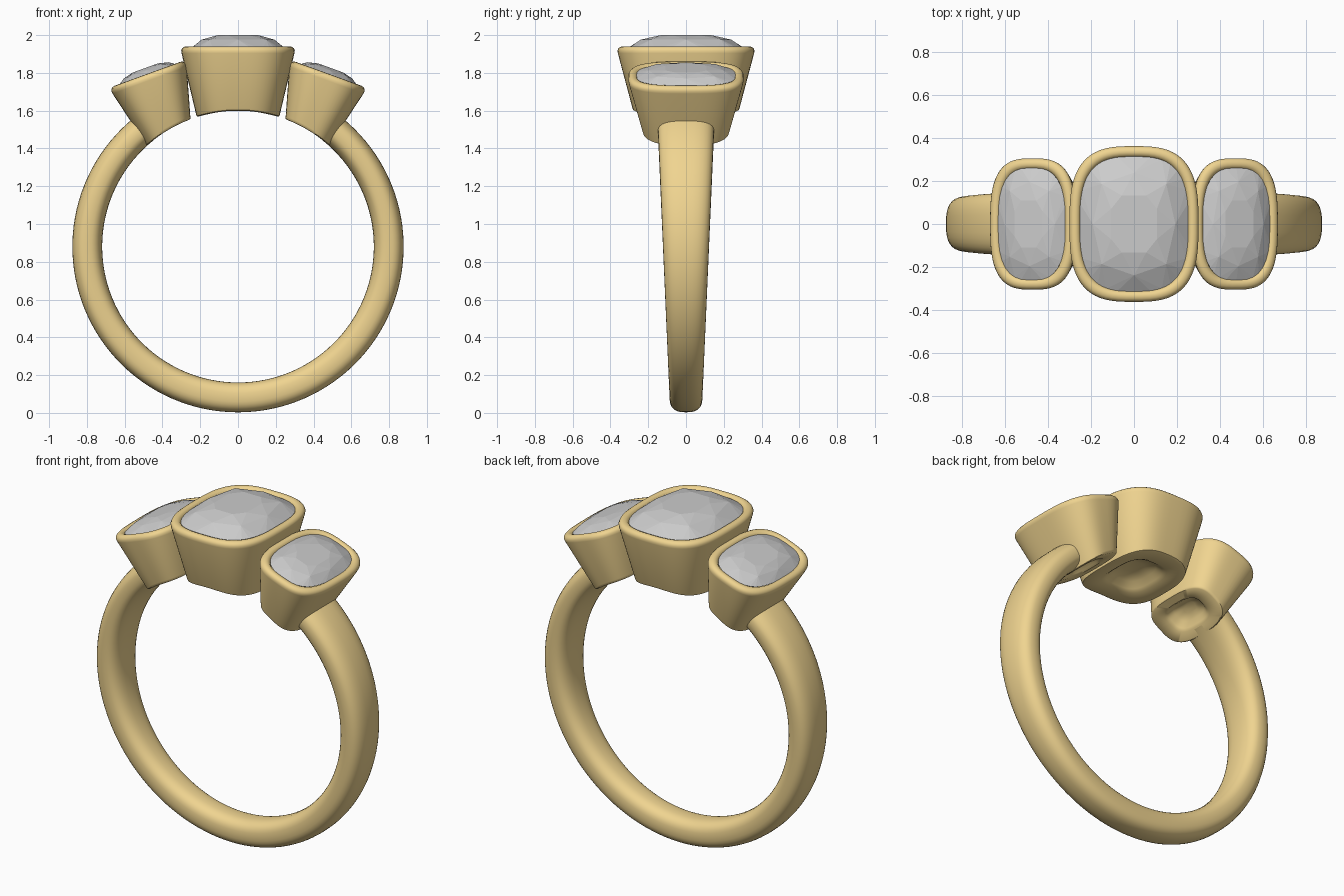
import bpy, bmesh, math
from mathutils import Vector, Matrix

if "Cube" in bpy.data.objects:
    bpy.data.objects.remove(bpy.data.objects["Cube"])

CZ, R_IN = 0.88, 0.72           # finger hole centre height and radius
N = 72                          # segments around each setting

gold = bpy.data.materials.new("gold")
gold.diffuse_color = (0.87, 0.66, 0.28, 1)
gold.use_nodes = True
gold.node_tree.nodes["Principled BSDF"].inputs["Base Color"].default_value = gold.diffuse_color


def cushion(a, b, ang, n=3.0):
    """Point on a cushion-shaped (superellipse) outline."""
    c, s = math.cos(ang), math.sin(ang)
    return (a * math.copysign(abs(c) ** (2 / n), c),
            b * math.copysign(abs(s) ** (2 / n), s))


def finish(bm, name, mat=None, smooth=None):
    bmesh.ops.recalc_face_normals(bm, faces=bm.faces[:])
    me = bpy.data.meshes.new(name)
    bm.to_mesh(me)
    bm.free()
    ob = bpy.data.objects.new(name, me)
    bpy.context.collection.objects.link(ob)
    if mat:
        me.materials.append(mat)
    if smooth:
        bpy.ops.object.select_all(action='DESELECT')
        ob.select_set(True)
        bpy.context.view_layer.objects.active = ob
        bpy.ops.object.shade_smooth_by_angle(angle=math.radians(smooth))
    return ob


def loft(bm, rings):
    """Skin closed rings of points and cap both ends."""
    loops = [[bm.verts.new(p) for p in r] for r in rings]
    for r0, r1 in zip(loops, loops[1:]):
        for i in range(len(r0)):
            j = (i + 1) % len(r0)
            bm.faces.new((r0[i], r0[j], r1[j], r1[i]))
    bm.faces.new(loops[0])
    bm.faces.new(loops[-1])


def snap(p, axis, radius):
    """Slide p along axis down to a cylinder concentric with the finger hole."""
    x, z = p.x, p.z - CZ
    b = x * axis.x + z * axis.z
    t = -b + math.sqrt(max(0, b * b - (x * x + z * z - radius ** 2)))
    return p + axis * t


def setting(name, pos, tilt, a, b, taper, crown):
    mat = Matrix.Translation(pos) @ Matrix.Rotation(tilt, 4, 'Y')
    axis = (mat.to_3x3() @ Vector((0, 0, 1))).normalized()
    angs = [2 * math.pi * (i + 0.5) / N for i in range(N)]
    # bezel: floor under the stone, inner wall, rounded rim
    rings = []
    for off, z in [(0.06, -0.09), (0.055, -0.03), (0.05, -0.014), (0.042, -0.004),
                   (0.03, 0), (0.016, -0.002), (0.006, -0.01), (0.001, -0.022),
                   (0.003, -0.036)]:
        rings.append([mat @ Vector((*cushion(a - off, b - off, t), z)) for t in angs])
    # tapered wall foot and hollow underside following the finger hole
    for f, r in [(1, 0.735), (0.985, 0.725), (0.95, R_IN), (0.62, R_IN),
                 (0.54, 0.73), (0.42, 0.755), (0.2, 0.77)]:
        rings.append([snap(mat @ Vector((*cushion((a - taper) * f, (b - taper) * f, t), 0)),
                           axis, r) for t in angs])
    bm = bmesh.new()
    loft(bm, rings)
    finish(bm, name + "_bezel", gold, 40)

    # faceted stone: table, staggered middle corners, girdle, culet
    bm = bmesh.new()
    sa, sb = a - 0.045, b - 0.045
    for f, z, n, shift in [(0.44, 0.06, 8, 0.5), (0.75, 0.036, 8, 0),
                           (1.0, -0.016, 32, 0), (0.6, -0.085, 8, 0)]:
        for i in range(n):
            x, y = cushion(sa * f, sb * f, 2 * math.pi * (i + shift) / n, 2.8)
            bm.verts.new(mat @ Vector((x, y, z * (crown if z > -0.05 else 1))))
    bmesh.ops.convex_hull(bm, input=bm.verts[:])
    finish(bm, name + "_stone")


# band: tapering rounded section swept from one side setting round to the other
rings = []
start, steps = math.radians(38.5), 96
for k in range(steps + 1):
    th = start + (2 * math.pi - 2 * start) * k / steps
    half_w = 0.122 - 0.0 + 0.035 * math.cos(th)
    ring = []
    for i in range(32):
        r, y = cushion(0.079, half_w, 2 * math.pi * i / 32, 2.6)
        r += 0.798
        ring.append(Vector((r * math.sin(th), y, CZ + r * math.cos(th))))
    rings.append(ring)
bm = bmesh.new()
loft(bm, rings)
finish(bm, "band", gold, 50)

# centre setting and the two tilted side settings
setting("centre", (0, 0, 1.94), 0, 0.302, 0.364, 0.08, 1.0)
for side, s in (("right", 1), ("left", -1)):
    setting(side, (s * 0.48, 0, 1.795), s * math.radians(20), 0.212, 0.307, 0.075, 0.55)
